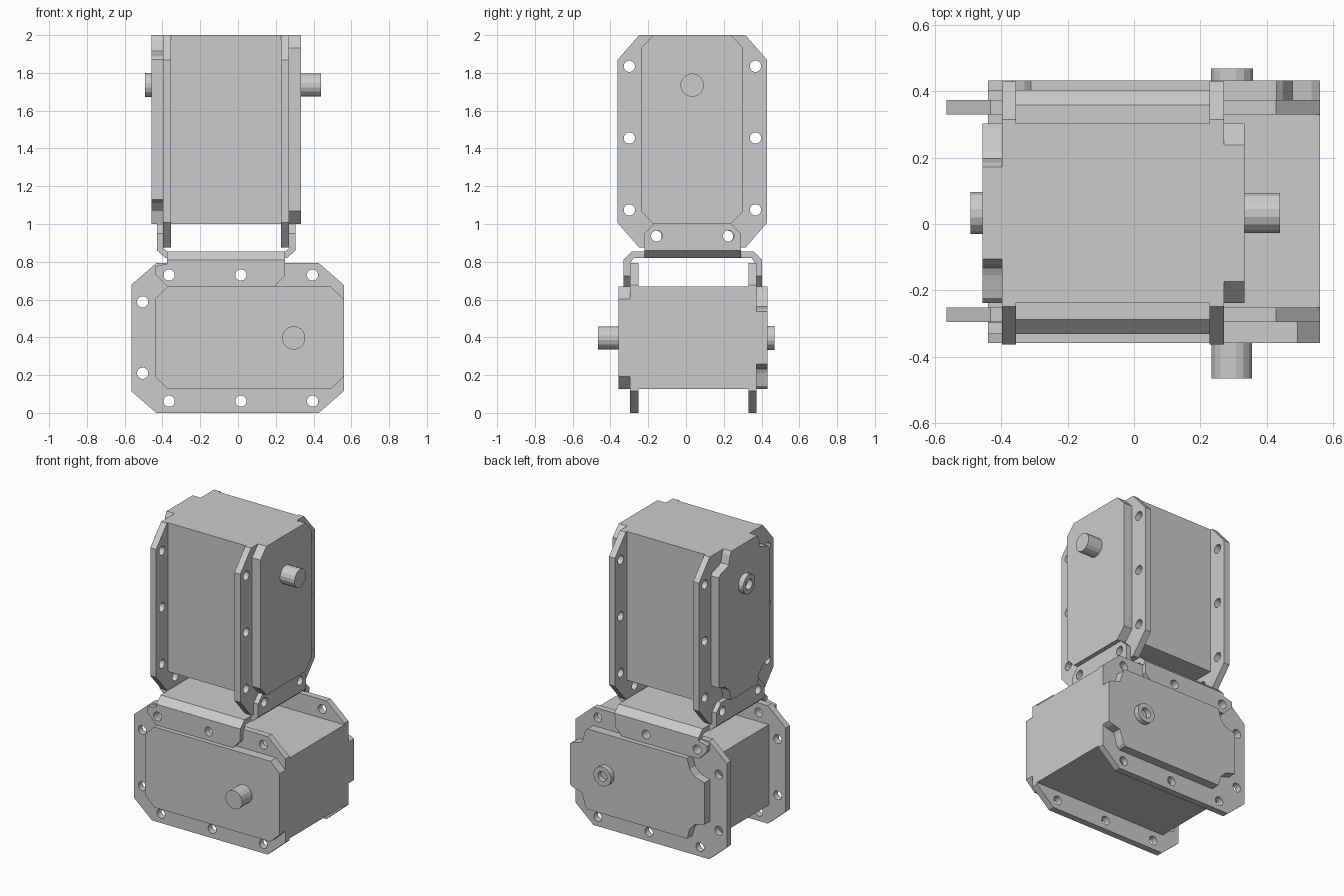
import bpy, bmesh
from math import cos, sin, pi
from mathutils import Vector

if "Cube" in bpy.data.objects:
    bpy.data.objects.remove(bpy.data.objects["Cube"])


def circle(u, v, r, n=16):
    return [(u + r * cos(2 * pi * (i + .5) / n), v + r * sin(2 * pi * (i + .5) / n)) for i in range(n)]


def plate(name, outline, lo, hi, place, holes=()):
    """Extrude a 2D outline (with holes) from lo to hi, then place its points."""
    cu = bpy.data.curves.new(name, 'CURVE')
    cu.dimensions, cu.fill_mode, cu.extrude = '2D', 'BOTH', (hi - lo) / 2
    for loop in [outline, *holes]:
        sp = cu.splines.new('POLY')
        sp.points.add(len(loop) - 1)
        for p, (u, v) in zip(sp.points, loop):
            p.co = (u, v, 0, 1)
        sp.use_cyclic_u = True
    tmp = bpy.data.objects.new(name + "_curve", cu)
    bpy.context.collection.objects.link(tmp)
    dg = bpy.context.evaluated_depsgraph_get()
    me = bpy.data.meshes.new_from_object(tmp.evaluated_get(dg))
    bpy.data.objects.remove(tmp)
    bpy.data.curves.remove(cu)
    bm = bmesh.new()
    bm.from_mesh(me)
    bmesh.ops.remove_doubles(bm, verts=bm.verts, dist=1e-4)
    for v in bm.verts:
        v.co = Vector(place(v.co.x, v.co.y, v.co.z + (lo + hi) / 2))
    bmesh.ops.recalc_face_normals(bm, faces=bm.faces)
    for f in bm.faces:
        f.smooth = False
    bm.to_mesh(me)
    bm.free()
    me.name = name
    ob = bpy.data.objects.new(name, me)
    bpy.context.collection.objects.link(ob)
    return ob


def cut_rect(x0, x1, z0, z1, near, far):
    """Rectangle whose corners follow (dx, dz) offsets: near at x1, far at x0."""
    rev = lambda c: c[::-1]
    return ([(x0 + a, z0 + b) for a, b in rev(far)][::-1][::-1]
            + [(x1 - a, z0 + b) for a, b in near]
            + [(x1 - a, z1 - b) for a, b in rev(near)]
            + [(x0 + a, z1 - b) for a, b in far])


# Placements: lower motor lies along x, upper motor stands along z
def lower(u, v, w):
    return (u, w, v)


def upper(u, v, w):
    return (-w - .025, .43 - v, u + 1.44)


BODY = (-.44, .56, .127, .668)
CHAMFER = [(.068, 0), (0, .065)]
FLANGE_CUT = [(.132, 0), (0, .115)]
STEP = [(.13, 0), (.113, .015), (.093, .085), (.083, .105), (.025, .118), (0, .132)]
NOTCH = [(.13, 0), (.11, .07), (.07, .11), (0, .13)]
SCREWS = [(x, z) for x in (-.365, .015, .395) for z in (.062, .73)] + [(-.505, .21), (-.505, .588)]

for side, place in (("lower", lower), ("upper", upper)):
    # Main housing
    x0, x1, z0, z1 = BODY
    plate(side + "_housing", [(x0, z0), (x1, z0), (x1, z1), (x0, z1)], -.252, .33, place)
    # Screw flanges
    rim = cut_rect(-.565, .56, 0, .793, FLANGE_CUT, FLANGE_CUT)
    holes = [circle(x, z, .03) for x, z in SCREWS]
    plate(side + "_front_flange", rim, -.296, -.252, place, holes)
    plate(side + "_back_flange", rim, .33, .373, place, holes)
    # Covers
    plate(side + "_front_cover", cut_rect(*BODY, CHAMFER, CHAMFER), -.358, -.296, place)
    plate(side + "_back_cover", cut_rect(*BODY, STEP, NOTCH), .373, .432, place)
    # Output shaft and hollow rear bearing
    plate(side + "_shaft", circle(.295, .397, .062), -.465, -.358, place)
    plate(side + "_bearing", circle(.295, .397, .065), .432, .468, place, [circle(.295, .397, .034)])

# Bracket over the lower motor: bent strip across y, with tabs
c, h = .0355, .3675
half = [(h - .035, .79), (h, .79), (h, .81), (h - .045, .855)]
inner = (h - .055, .82)
strip = ([(c + a, z) for a, z in half] + [(c - a, z) for a, z in half[::-1]]
         + [(c - inner[0], inner[1]), (c + inner[0], inner[1])])
plate("bracket_bridge", strip, -.375, .25, lambda u, v, w: (w, u, v))
tab = [(-.44, .735), (-.375, .67), (.195, .67), (.247, .725), (.247, .79), (-.375, .79), (-.44, .775)]
tab_holes = [circle(x, .73, .03) for x in (-.365, .015)]
plate("bracket_front_tab", tab, c - h, c - h + .035, lower, tab_holes)
plate("bracket_back_tab", tab, c + h - .035, c + h, lower, tab_holes)

# Bracket under the upper motor: two bent corners with upright tabs
c, h = -.0625, .367
bend = [(h, .87), (h, .86), (h - .045, .82), (h - .055, .82), (h - .055, .855), (h - .035, .87)]
tab = [(-.22, .87), (.29, .87), (.29, .95), (.24, 1.0), (-.17, 1.0), (-.22, .95)]
tab_holes = [circle(y, .937, .03) for y in (-.155, .225)]
for s, side in ((-1, "left"), (1, "right")):
    plate("bracket_" + side + "_bend", [(c + s * a, z) for a, z in bend], -.22, .29,
          lambda u, v, w: (u, w, v))
    edges = sorted((c + s * h, c + s * (h - .035)))
    plate("bracket_" + side + "_tab", tab, *edges, lambda u, v, w: (w, u, v), tab_holes)
